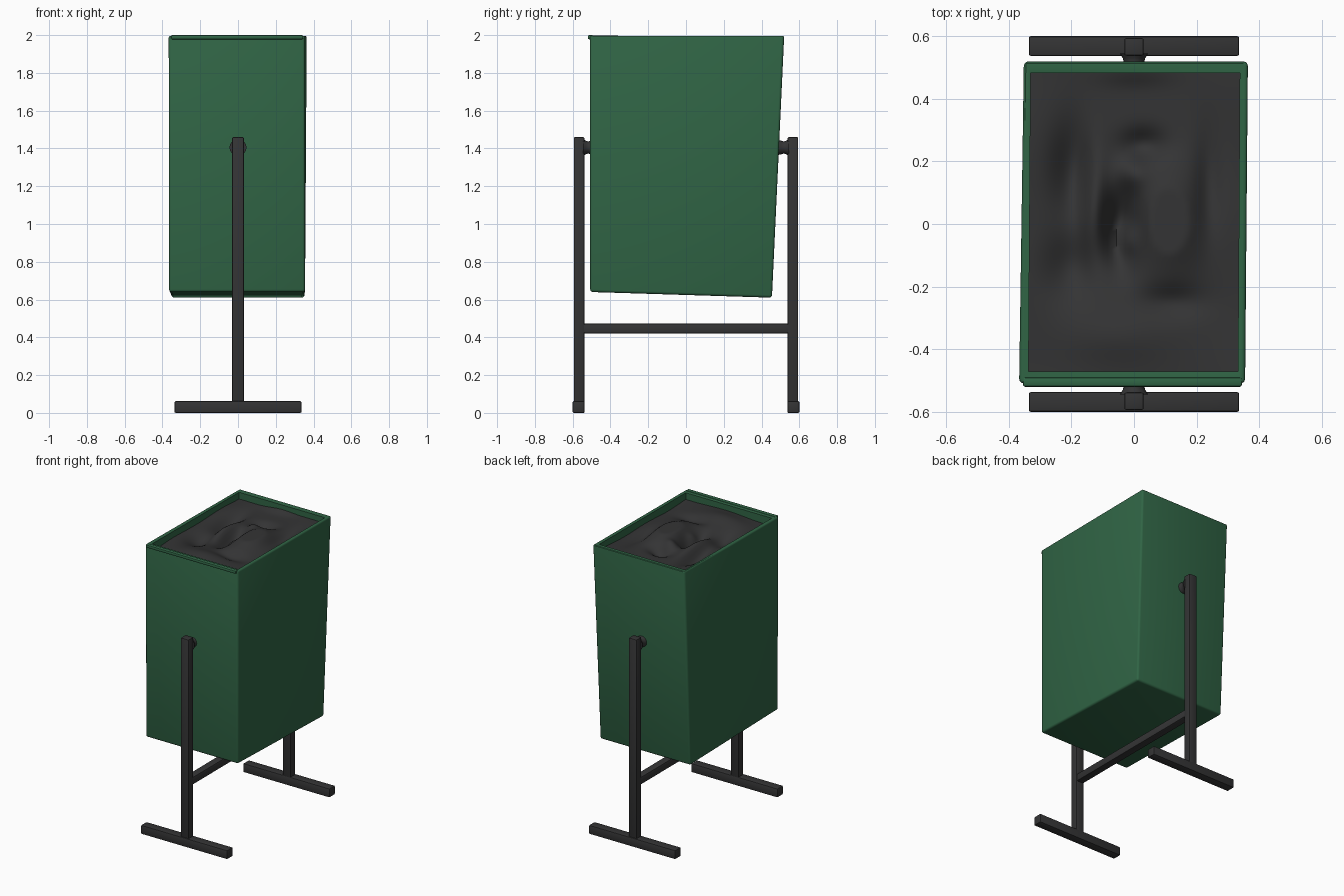
import bpy, bmesh, math
from mathutils import Vector

if "Cube" in bpy.data.objects:
    bpy.data.objects.remove(bpy.data.objects["Cube"])


def material(name, rgb):
    m = bpy.data.materials.new(name)
    m.diffuse_color = (*rgb, 1)
    m.use_nodes = True
    m.node_tree.nodes["Principled BSDF"].inputs["Base Color"].default_value = m.diffuse_color
    return m


GREEN = material("green_paint", (0.03, 0.13, 0.06))
DARK = material("dark_grey", (0.034, 0.034, 0.035))


def finish(bm, name, mat, angle=35):
    bmesh.ops.recalc_face_normals(bm, faces=bm.faces)
    me = bpy.data.meshes.new(name)
    bm.to_mesh(me)
    bm.free()
    ob = bpy.data.objects.new(name, me)
    bpy.context.collection.objects.link(ob)
    me.materials.append(mat)
    bpy.ops.object.select_all(action='DESELECT')
    ob.select_set(True)
    bpy.context.view_layer.objects.active = ob
    bpy.ops.object.shade_smooth_by_angle(angle=math.radians(angle))
    return ob


def box(name, lo, hi, mat, bevel=0.006):
    bm = bmesh.new()
    bmesh.ops.create_cube(bm, size=1)
    lo, hi = Vector(lo), Vector(hi)
    for v in bm.verts:
        v.co = Vector(((lo[i] + hi[i]) / 2 + v.co[i] * (hi[i] - lo[i]) for i in range(3)))
    bmesh.ops.bevel(bm, geom=bm.edges[:], offset=bevel, segments=2, affect='EDGES', profile=0.5)
    return finish(bm, name, mat)


# Bin body: tapered box with a sloping floor, rounded corners and an open recessed top
bm = bmesh.new()
bot = [bm.verts.new(c) for c in
       ((-0.365, -0.507, 0.64), (0.355, -0.507, 0.64), (0.352, 0.455, 0.61), (-0.352, 0.455, 0.61))]
top = [bm.verts.new(c) for c in
       ((-0.367, -0.509, 2), (0.355, -0.509, 2), (0.364, 0.52, 2), (-0.352, 0.52, 2))]
bm.faces.new(bot[::-1])
for i in range(4):
    j = (i + 1) % 4
    bm.faces.new((bot[i], bot[j], top[j], top[i]))
rim_in = [bm.verts.new(c) for c in
          ((-0.337, -0.472, 1.992), (0.332, -0.472, 1.992), (0.338, 0.483, 1.992), (-0.33, 0.483, 1.992))]
well = [bm.verts.new((v.co.x, v.co.y, 1.84)) for v in rim_in]
for i in range(4):
    j = (i + 1) % 4
    bm.faces.new((top[i], top[j], rim_in[j], rim_in[i]))
    bm.faces.new((rim_in[i], rim_in[j], well[j], well[i]))
bm.faces.new(well)
outer = set(bot + top)
edges = [e for e in bm.edges if set(e.verts) <= outer]
bmesh.ops.bevel(bm, geom=edges, offset=0.014, segments=3, affect='EDGES', profile=0.5)
finish(bm, "bin_body", GREEN)

# Folded lip along the front of the rim
box("front_lip", (-0.355, -0.52, 1.978), (0.345, -0.49, 2.0), GREEN, 0.007)

# Crumpled bag surface inside: (x, y, width x, width y, height)
BUMPS = ((-0.19, 0.17, 0.07, 0.15, -0.07), (-0.04, -0.02, 0.05, 0.12, -0.10),
         (0.11, 0.00, 0.10, 0.17, 0.06), (-0.13, 0.08, 0.04, 0.17, 0.05),
         (0.03, 0.25, 0.07, 0.05, -0.05), (0.0, 0.16, 0.05, 0.05, 0.03),
         (-0.02, -0.05, 0.03, 0.05, 0.05), (-0.2, -0.14, 0.08, 0.10, -0.05),
         (0.12, -0.25, 0.10, 0.05, -0.03), (-0.05, -0.36, 0.15, 0.08, 0.02),
         (0.24, 0.12, 0.04, 0.16, -0.03), (0.0, 0.49, 0.12, 0.04, 0.02))


def bag_height(x, y):
    z = 1.945 + 0.008 * math.sin(9 * x + 5 * y) * math.cos(8 * y - 3 * x)
    for bx, by, sx, sy, h in BUMPS:
        z += h * math.exp(-(((x - bx) / sx) ** 2 + ((y - by) / sy) ** 2))
    return min(z, 1.99)


bm = bmesh.new()
bmesh.ops.create_grid(bm, x_segments=48, y_segments=68, size=1)
for v in bm.verts:
    v.co.x *= 0.338
    v.co.y = v.co.y * 0.48 + 0.005
    v.co.z = bag_height(v.co.x, v.co.y)
bag = finish(bm, "bag_surface", DARK, 60)
if bag.data.polygons[0].normal.z < 0:
    bag.data.flip_normals()

# Stand: a post, foot, cap and pivot at each end
for name, s, wall in (("front", -1, 0.50), ("rear", 1, 0.475)):
    def span(a, b):
        return sorted((s * a, s * b))
    y0, y1 = span(0.538, 0.594)
    box(name + "_post", (-0.031, y0, 0.03), (0.031, y1, 1.46), DARK)
    y0, y1 = span(0.537, 0.6)
    box(name + "_foot", (-0.336, y0, 0), (0.336, y1, 0.062), DARK)
    # Waisted pivot pin, lathed around the y axis
    bm = bmesh.new()
    prof = ((wall, 0.042), (0.505, 0.036), (0.517, 0.032), (0.53, 0.036), (0.545, 0.045))
    rings = [[bm.verts.new((r * math.cos(a * math.tau / 16), s * y, 1.405 + r * math.sin(a * math.tau / 16)))
              for a in range(16)] for y, r in prof]
    for p, q in zip(rings, rings[1:]):
        for i in range(16):
            j = (i + 1) % 16
            bm.faces.new((p[i], p[j], q[j], q[i]))
    bm.faces.new(rings[0])
    bm.faces.new(rings[-1])
    finish(bm, name + "_pivot", DARK)

# Cross bar joining the posts
box("cross_bar", (-0.027, -0.545, 0.42), (0.027, 0.545, 0.472), DARK)
